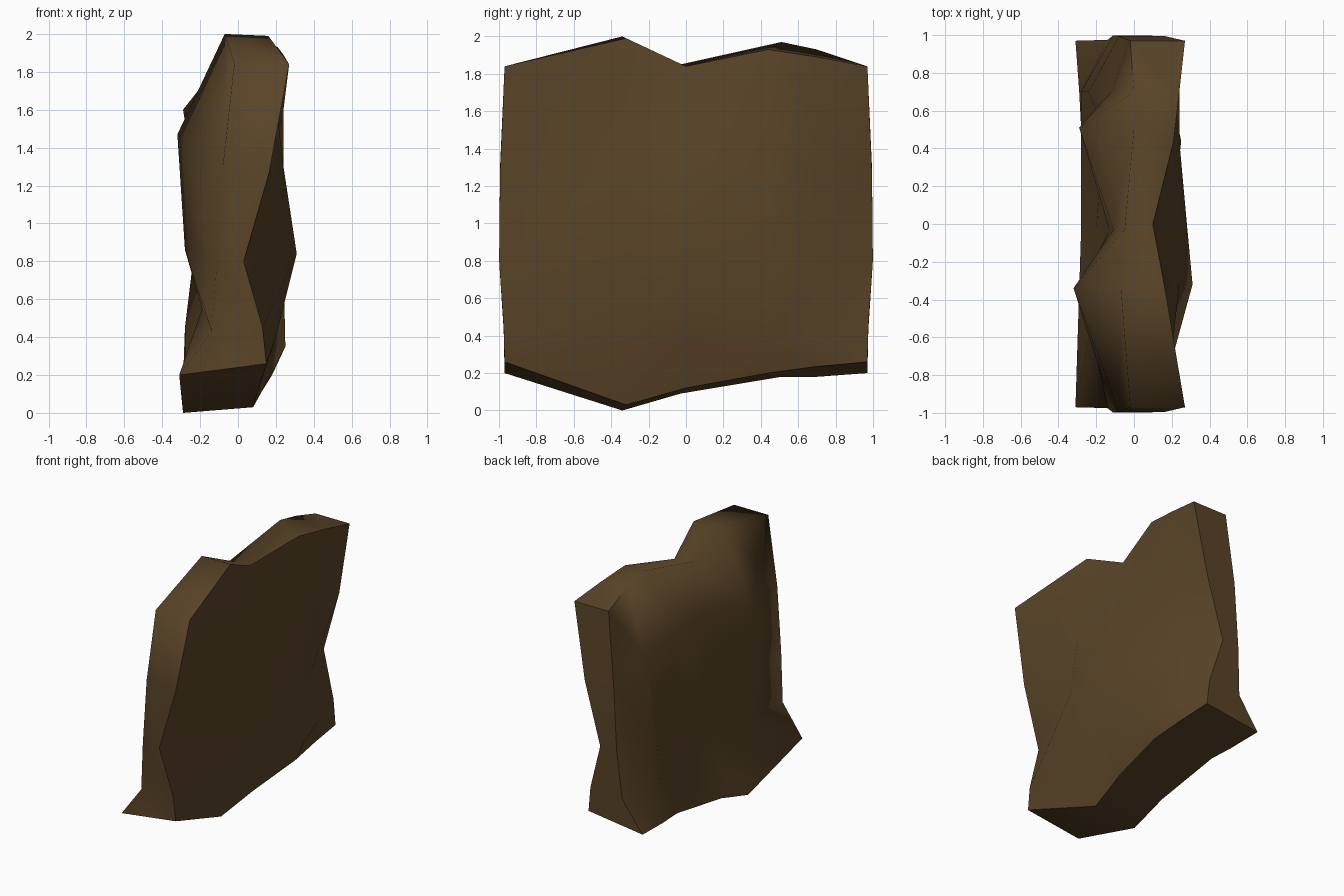
import bpy, bmesh, math

if "Cube" in bpy.data.objects:
    bpy.data.objects.remove(bpy.data.objects["Cube"])

# Single flat colour
brown = bpy.data.materials.new("dark_brown_earth")
brown.diffuse_color = (0.102, 0.058, 0.021, 1)
brown.use_nodes = True
brown.node_tree.nodes["Principled BSDF"].inputs["Base Color"].default_value = brown.diffuse_color

# Slab laid out in columns along y; each column is (x relief, z heights), bottom to top
LEFT_Y = (-0.97, -0.34, -0.03, 0.51, 0.7, 0.97)
RIGHT_Y = (-0.97, -0.32, 0.0, 0.44, 0.7, 0.97)
LEFT_END = ((-.31, -.14, -.11, -.08, -.02), (.2, .43, .8, 1.3, 1.84))
RIGHT_END = ((.15, .13, .03, .165, .27), (.26, .45, .8, 1.27, 1.84))
LEFT = (
    LEFT_END,
    ((-.29, -.19, -.28, -.32, -.07), (0, .55, .86, 1.47, 2.0)),
    ((-.28, -.20, -.13, -.11, -.05), (.09, .45, .8, 1.45, 1.85)),
    ((-.28, -.19, -.16, -.29, .0), (.18, .45, .8, 1.6, 1.97)),
    ((-.29, -.28, -.24, -.12, .0), (.18, .45, .78, 1.45, 1.93)),
    LEFT_END,
)
RIGHT = (
    RIGHT_END,
    ((.08, .2, .31, .24, .16), (.03, .4, .84, 1.3, 1.99)),
    ((.13, .2, .28, .21, .1), (.12, .4, .95, 1.35, 1.84)),
    ((.18, .25, .24, .24, .21), (.2, .35, .8, 1.28, 1.93)),
    ((.165, .19, .14, .2, .24), (.235, .4, .8, 1.28, 1.89)),
    RIGHT_END,
)
END_BULGE = (0, 0.005, 0.03, 0.025, 0)

bm = bmesh.new()


def build_side(ys, columns):
    grid = []
    for r in range(5):
        row = []
        for y, (xs, zs) in zip(ys, columns):
            y *= 1 + END_BULGE[r] if abs(y) > 0.9 else 1
            row.append(bm.verts.new((xs[r], y, zs[r])))
        grid.append(row)
    for r in range(4):
        for c in range(len(ys) - 1):
            bm.faces.new((grid[r][c], grid[r][c + 1], grid[r + 1][c + 1], grid[r + 1][c]))
    return grid


def outline(grid):
    return (grid[0] + [r[-1] for r in grid[1:]] + grid[-1][-2::-1]
            + [r[0] for r in grid[-2:0:-1]])


# Two relief faces joined by a rim
left, right = outline(build_side(LEFT_Y, LEFT)), outline(build_side(RIGHT_Y, RIGHT))
n = len(left)
for i in range(n):
    j = (i + 1) % n
    bm.faces.new((left[i], left[j], right[j], right[i]))
bmesh.ops.recalc_face_normals(bm, faces=bm.faces)

# Smooth surfaces; sharp along the right rim and the lower and back left rim
for f in bm.faces:
    f.smooth = True
for loop, stop in ((left, 10), (right, n)):
    for i in range(stop):
        bm.edges.get((loop[i], loop[(i + 1) % n])).smooth = False
for i in (0, 5, 9):
    bm.edges.get((left[i], right[i])).smooth = False

mesh = bpy.data.meshes.new("earth_slab")
bm.to_mesh(mesh)
bm.free()
mesh.materials.append(brown)
slab = bpy.data.objects.new("earth_slab", mesh)
bpy.context.collection.objects.link(slab)
